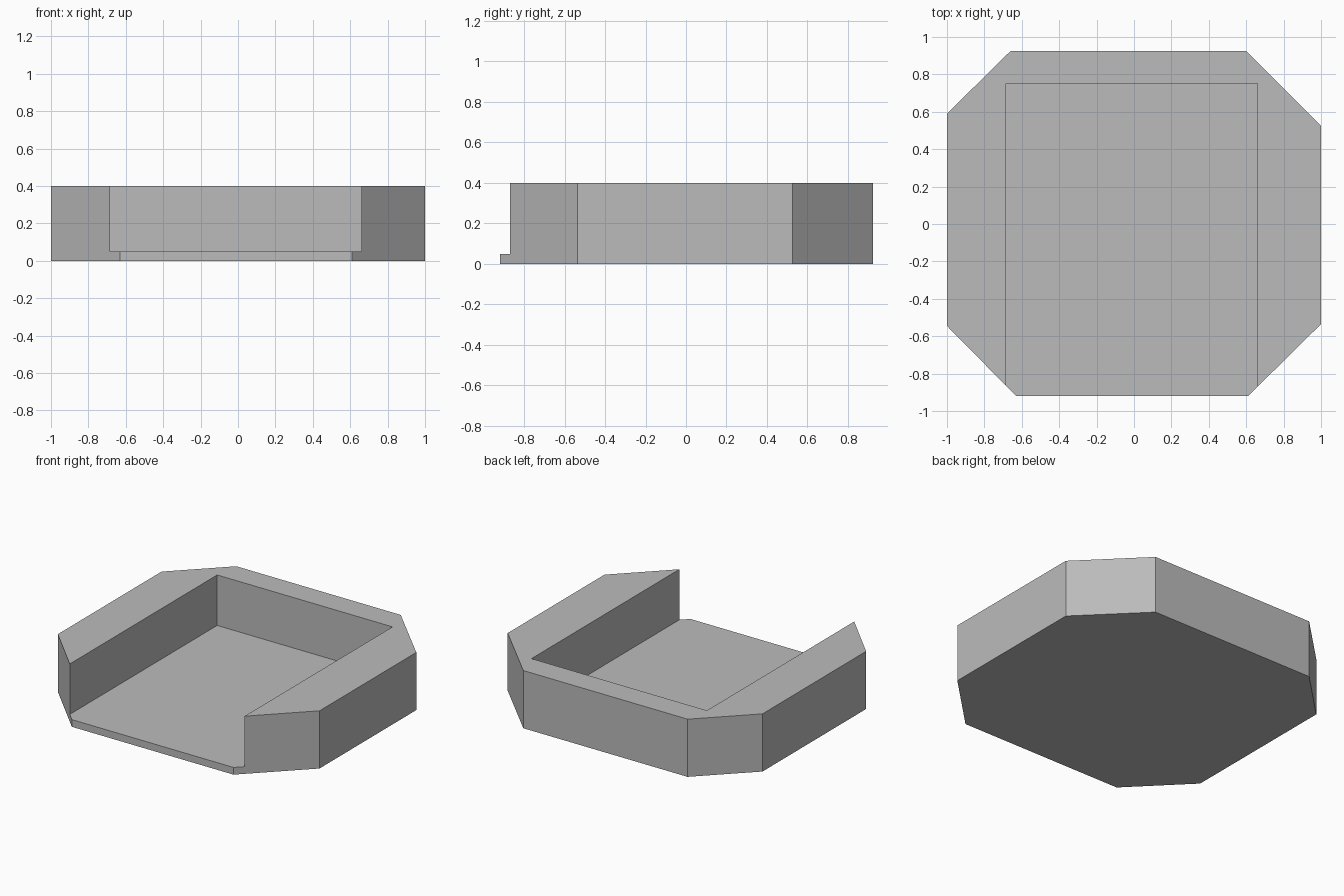
import bpy
import bmesh

cube = bpy.data.objects.get("Cube")
if cube:
    bpy.data.objects.remove(cube, do_unlink=True)

HEIGHT, FLOOR = 0.4, 0.05

grey = bpy.data.materials.new("plain grey")
grey.use_nodes = True
color = (0.5, 0.5, 0.5, 1)
grey.diffuse_color = color
grey.node_tree.nodes["Principled BSDF"].inputs["Base Color"].default_value = color


def prism(name, outline, bottom, top):
    """Extrude a flat outline between two heights."""
    bm = bmesh.new()
    base = bm.faces.new([bm.verts.new((x, y, bottom)) for x, y in outline])
    raised = bmesh.ops.extrude_face_region(bm, geom=[base])["geom"]
    verts = [v for v in raised if isinstance(v, bmesh.types.BMVert)]
    bmesh.ops.translate(bm, verts=verts, vec=(0, 0, top - bottom))
    bmesh.ops.recalc_face_normals(bm, faces=bm.faces)
    mesh = bpy.data.meshes.new(name)
    bm.to_mesh(mesh)
    bm.free()
    mesh.materials.append(grey)
    obj = bpy.data.objects.new(name, mesh)
    bpy.context.collection.objects.link(obj)
    return obj


# Eight-sided tray body, with slightly uneven corner cuts
tray = prism("tray", [(-0.66, 0.925), (-1, 0.59), (-1, -0.545), (-0.63, -0.92),
                      (0.61, -0.92), (1, -0.535), (1, 0.525), (0.60, 0.925)], 0, HEIGHT)

# Recess, open at the front, leaving a thin floor
cutter = prism("recess_cutter", [(-0.685, 0.75), (-0.685, -1.2),
                                 (0.66, -1.2), (0.66, 0.75)], FLOOR, HEIGHT + 0.2)
cutter.hide_render = True

cut = tray.modifiers.new("recess", "BOOLEAN")
cut.operation = "DIFFERENCE"
cut.solver = "EXACT"
cut.object = cutter

# Apply the cut and remove the helper
bpy.context.view_layer.objects.active = tray
bpy.ops.object.modifier_apply(modifier=cut.name)
bpy.data.objects.remove(cutter, do_unlink=True)
